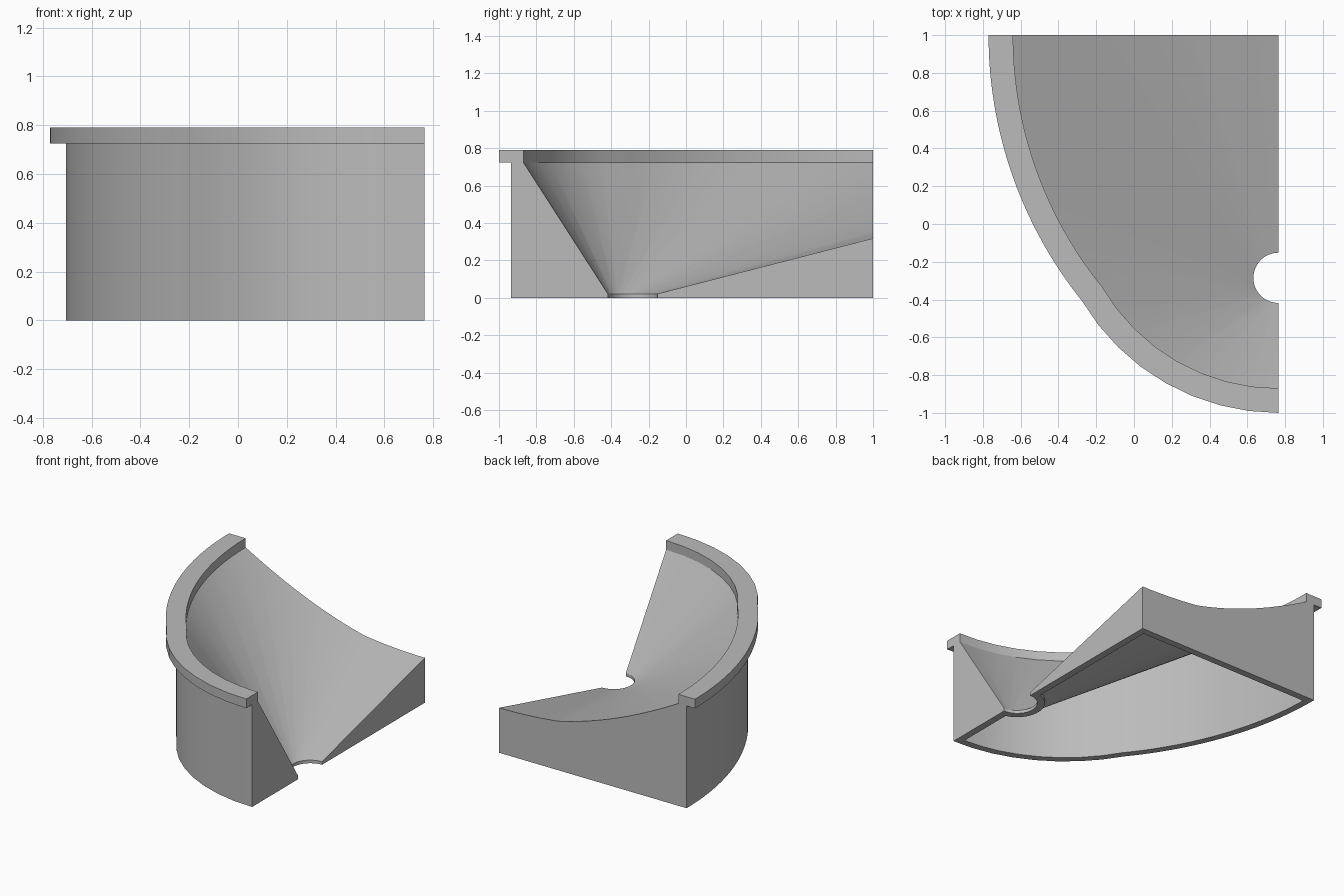
import bpy
import bmesh
import math
from mathutils import Vector
from mathutils.geometry import intersect_sphere_sphere_2d

old = bpy.data.objects.get("Cube")
if old:
    bpy.data.objects.remove(old, do_unlink=True)

grey = bpy.data.materials.new("plain_grey")
grey.use_nodes = True
colour = (0.5, 0.5, 0.5, 1)
grey.diffuse_color = colour
grey.node_tree.nodes["Principled BSDF"].inputs["Base Color"].default_value = colour

CUT_X, CUT_Y = 0.765, 1.0          # planes where the basin is sectioned
DRAIN = Vector((CUT_X, -0.285))
DRAIN_R, WALL, LIP_Z, TOP_Z = 0.133, 0.05, 0.725, 0.79
DRAIN_Z = 0.022
SIDE, SIDE_R = Vector((1.48, CUT_Y)), 2.12
FRONT, FRONT_R = Vector((CUT_X, 0.21)), 1.08
BACK, BACK_R = Vector((CUT_X, 0.58)), 2.0


def arc(centre, r, a, b, n):
    return [centre + r * Vector((math.cos(t), math.sin(t)))
            for t in (a + (b - a) * i / n for i in range(n + 1))]


def angle(centre, p):
    return math.atan2(p.y - centre.y, p.x - centre.x) % math.tau


def corner(centre, r, d):
    """Left meeting point of an end arc and the side arc, grown by d."""
    return min(intersect_sphere_sphere_2d(SIDE, SIDE_R + d, centre, r + d),
               key=lambda p: p.x)


def front_half(d, end_x=CUT_X, end_y=CUT_Y):
    """Curve from the front centre round to the back section."""
    c = corner(FRONT, FRONT_R, d)
    start = 1.5 * math.pi - math.asin((CUT_X - end_x) / (FRONT_R + d))
    stop = math.pi - math.asin((end_y - CUT_Y) / (SIDE_R + d))
    return (arc(FRONT, FRONT_R + d, start, angle(FRONT, c), 8)[:-1]
            + arc(SIDE, SIDE_R + d, angle(SIDE, c), stop, 36))


def full_outline(d):
    """Whole basin mouth, used to shape the bowl."""
    c = corner(BACK, BACK_R, d)
    half = front_half(d)
    half += arc(SIDE, SIDE_R + d, math.pi, angle(SIDE, c), 24)
    half += arc(BACK, BACK_R + d, angle(BACK, c), math.pi / 2, 12)
    return half + [Vector((2 * CUT_X - p.x, p.y)) for p in half]


def make(name, bm):
    bmesh.ops.recalc_face_normals(bm, faces=bm.faces)
    mesh = bpy.data.meshes.new(name)
    bm.to_mesh(mesh)
    bm.free()
    mesh.materials.append(grey)
    ob = bpy.data.objects.new(name, mesh)
    bpy.context.scene.collection.objects.link(ob)
    return ob


def prism(name, points, z0, z1):
    bm = bmesh.new()
    face = bm.faces.new([bm.verts.new((p.x, p.y, z0)) for p in points])
    ext = bmesh.ops.extrude_face_region(bm, geom=[face])
    moved = [v for v in ext["geom"] if isinstance(v, bmesh.types.BMVert)]
    bmesh.ops.translate(bm, verts=moved, vec=(0, 0, z1 - z0))
    return make(name, bm)


def circle(r):
    return arc(DRAIN, r, 0, math.tau, 48)[:-1]


def bowl(name, d):
    """Hull from the drain circle up to the mouth, straight above the lip."""
    bm = bmesh.new()
    rings = ((circle(DRAIN_R + d), DRAIN_Z), (full_outline(d), LIP_Z),
             (full_outline(d), TOP_Z + 0.1))
    for ring, z in rings:
        for p in ring:
            bm.verts.new((p.x, p.y, z))
    bmesh.ops.remove_doubles(bm, verts=bm.verts, dist=0.0005)
    res = bmesh.ops.convex_hull(bm, input=bm.verts)
    loose = [v for v in bm.verts if not v.link_faces]
    bmesh.ops.delete(bm, geom=loose, context="VERTS")
    return make(name, bm)


def cut(ob, *cutters):
    for c in cutters:
        mod = ob.modifiers.new("cut", "BOOLEAN")
        mod.operation, mod.solver, mod.object = "DIFFERENCE", "EXACT", c
    bpy.context.view_layer.update()
    graph = bpy.context.evaluated_depsgraph_get()
    mesh = bpy.data.meshes.new_from_object(ob.evaluated_get(graph))
    ob.modifiers.clear()
    ob.data = mesh
    for c in cutters:
        bpy.data.objects.remove(c, do_unlink=True)


def smooth(ob):
    ob.data.shade_smooth()
    ob.data.set_sharp_from_angle(angle=math.radians(25))


# Hollow under the bowl, leaving walls and a collar round the drain
inner_x, inner_y = CUT_X - WALL, CUT_Y - WALL
hollow = prism("hollow", front_half(0.065 - WALL, inner_x, inner_y)
               + [Vector((inner_x, inner_y))], -0.1, 0.67)
cut(hollow, bowl("bowl_underside", WALL),
    prism("drain_collar", circle(DRAIN_R + WALL), -0.2, DRAIN_Z + 0.02))

# Basin body
body = prism("basin_body", front_half(0.065) + [Vector((CUT_X, CUT_Y))], 0, LIP_Z)
cut(body, bowl("bowl_cutter", 0),
    prism("drain_cutter", circle(DRAIN_R), -0.1, DRAIN_Z + 0.02), hollow)
smooth(body)

# Overhanging rim
rim = prism("basin_rim", front_half(0.13) + front_half(0)[::-1], LIP_Z, TOP_Z)
smooth(rim)
